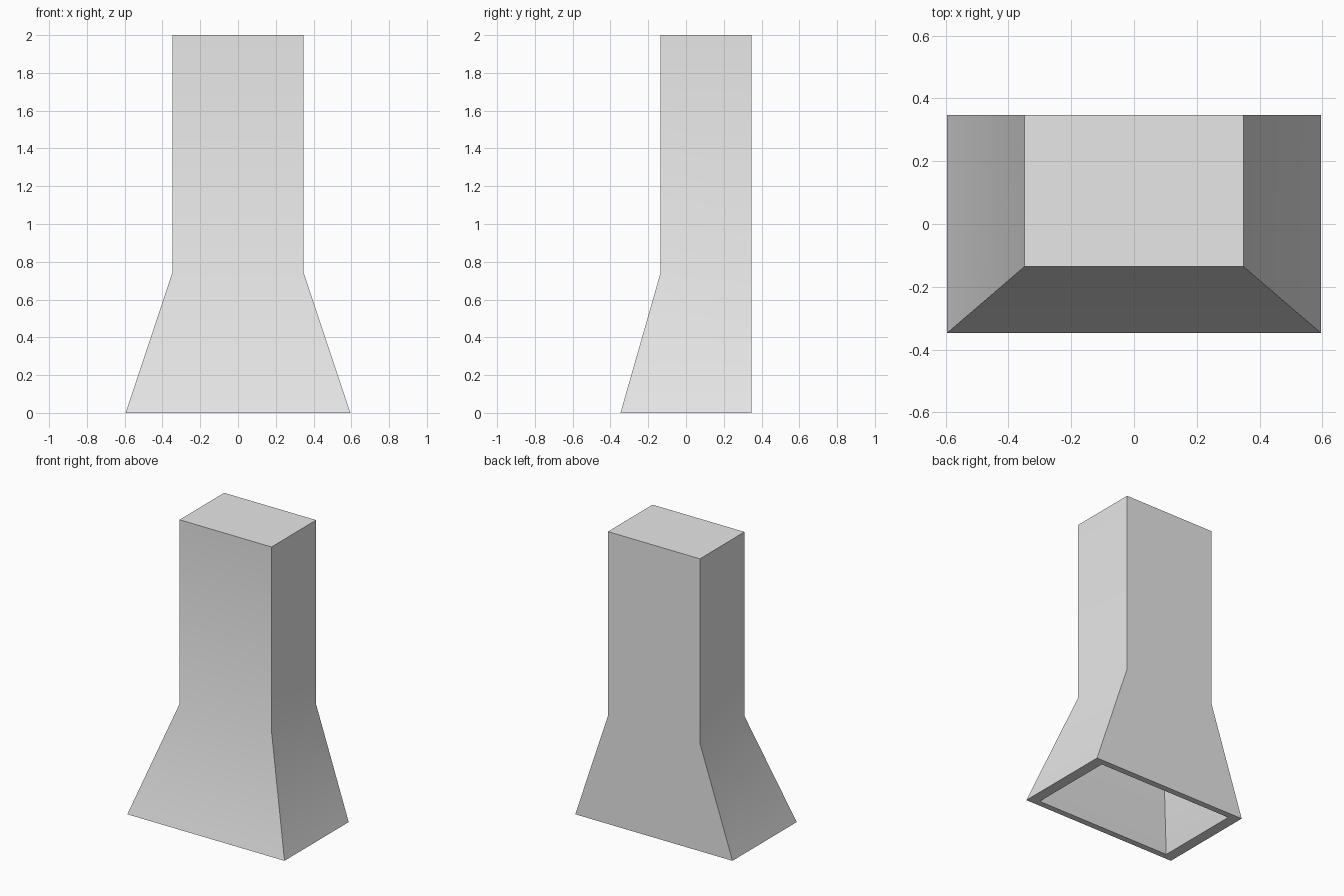
import bpy
import bmesh
import math

cube = bpy.data.objects.get("Cube")
if cube:
    bpy.data.objects.remove(cube, do_unlink=True)

# Plain grey finish
grey = bpy.data.materials.new("plain_grey")
grey.use_nodes = True
colour = (0.8, 0.8, 0.8, 1.0)
grey.diffuse_color = colour
grey.node_tree.nodes["Principled BSDF"].inputs["Base Color"].default_value = colour


def add_ring(bm, half_width, front, back, z):
    """Rectangular cross-section of the hood."""
    corners = [(-half_width, front), (half_width, front),
               (half_width, back), (-half_width, back)]
    return [bm.verts.new((x, y, z)) for x, y in corners]


def bridge(bm, lower, upper):
    for i in range(4):
        j = (i + 1) % 4
        bm.faces.new((lower[i], lower[j], upper[j], upper[i]))


# Cross-sections: outside from the top down, then inside back up
sections = [
    (0.348, -0.135, 0.347, 2.0),    # shaft top
    (0.348, -0.135, 0.347, 0.74),   # bend
    (0.595, -0.347, 0.347, 0.0),    # flared mouth
    (0.52, -0.304, 0.304, 0.0),     # inner rim
    (0.292, -0.065, 0.304, 0.74),   # inner bend
    (0.292, -0.065, 0.304, 1.94),   # inner ceiling
]

bm = bmesh.new()
rings = [add_ring(bm, *s) for s in sections]
for a, b in zip(rings, rings[1:]):
    bridge(bm, a, b)
bm.faces.new(rings[0])
bm.faces.new(rings[-1])
bmesh.ops.recalc_face_normals(bm, faces=bm.faces)

mesh = bpy.data.meshes.new("hood_shell")
bm.to_mesh(mesh)
bm.free()
mesh.materials.append(grey)
hood = bpy.data.objects.new("hood_shell", mesh)
bpy.context.collection.objects.link(hood)

# Smooth over the gentle bend, sharp at corners
bpy.ops.object.select_all(action="DESELECT")
hood.select_set(True)
bpy.context.view_layer.objects.active = hood
bpy.ops.object.shade_smooth_by_angle(angle=math.radians(30))
